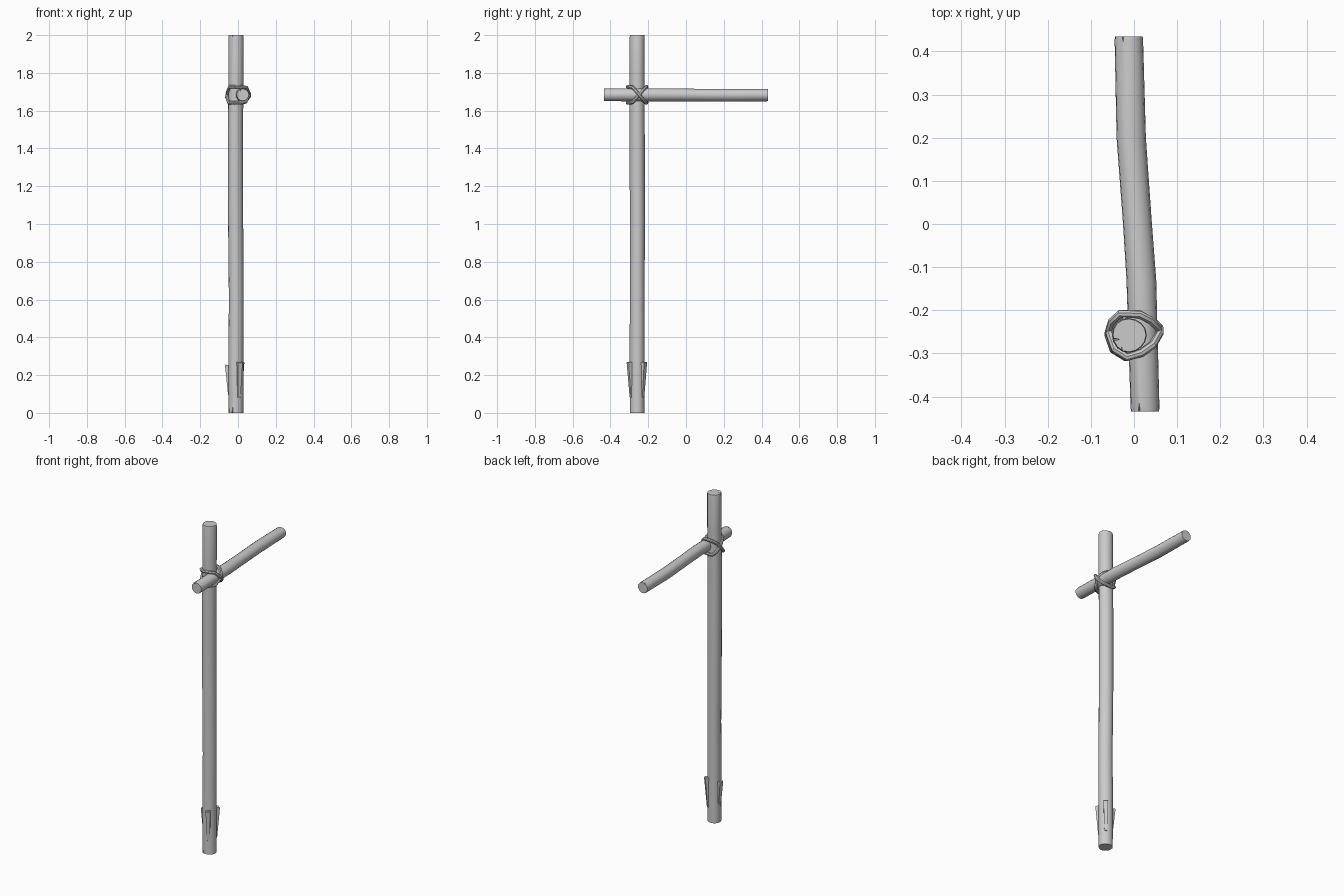
import bpy, bmesh, math
from mathutils import Vector, Matrix

if "Cube" in bpy.data.objects:
    bpy.data.objects.remove(bpy.data.objects["Cube"])


def make_object(name, bm):
    bmesh.ops.recalc_face_normals(bm, faces=bm.faces[:])
    me = bpy.data.meshes.new(name)
    bm.to_mesh(me)
    bm.free()
    ob = bpy.data.objects.new(name, me)
    bpy.context.collection.objects.link(ob)
    return ob


def activate(ob):
    bpy.ops.object.select_all(action='DESELECT')
    ob.select_set(True)
    bpy.context.view_layer.objects.active = ob


def smooth(ob):
    activate(ob)
    bpy.ops.object.shade_smooth_by_angle(angle=math.radians(40))


def log(name, path, radii, u, v, sides=16):
    """Round timber through the path points; u, v span the cross-section."""
    bm = bmesh.new()
    u, v = Vector(u), Vector(v)
    rings = []
    for p, r in zip(path, radii):
        ring = []
        for i in range(sides):
            a = math.tau * i / sides
            k = r * (1 + 0.02 * math.sin(3 * a + 1))
            ring.append(bm.verts.new(Vector(p) + k * (u * math.cos(a) + v * math.sin(a))))
        rings.append(ring)
    for a, b in zip(rings, rings[1:]):
        for i in range(sides):
            j = (i + 1) % sides
            bm.faces.new((a[i], a[j], b[j], b[i]))
    bm.faces.new(rings[0])
    bm.faces.new(rings[-1])
    return make_object(name, bm)


def cut_crack(ob, a, b, width, depth, inward):
    """Thin tapering split from a (wide end) to b (sharp end)."""
    a, b, n = Vector(a), Vector(b), Vector(inward).normalized()
    side = (b - a).cross(n).normalized() * width / 2
    bm = bmesh.new()
    base = [bm.verts.new(p) for p in (a - side - n * 0.02, a + side - n * 0.02, a + n * depth)]
    tip = bm.verts.new(b - n * 0.02)
    bm.faces.new(base)
    for i in range(3):
        bm.faces.new((base[i], base[(i + 1) % 3], tip))
    cutter = make_object("crack_cutter", bm)
    cutter.hide_render = True
    mod = ob.modifiers.new("crack", 'BOOLEAN')
    mod.operation = 'DIFFERENCE'
    mod.solver = 'EXACT'
    mod.object = cutter
    activate(ob)
    bpy.ops.object.modifier_apply(modifier=mod.name)
    bpy.data.objects.remove(cutter)


# Upright post
X, Y = -0.011, -0.258
post = log("post",
           [(X, Y, 0), (X - .001, Y, .25), (X + .001, Y, .6), (X - .002, Y + .001, 1.0),
            (X - .003, Y, 1.5), (X, Y, 1.8), (X, Y, 1.99), (X, Y, 2.0)],
           [.039, .040, .039, .040, .040, .040, .040, .038], (1, 0, 0), (0, 1, 0))
cut_crack(post, (-.03, -.293, -.01), (-.025, -.296, .09), .016, .015, (0, 1, 0))
cut_crack(post, (-.03, -.293, 2.01), (-.022, -.296, 1.96), .016, .015, (0, 1, 0))
cut_crack(post, (-.049, -.268, 2.01), (-.049, -.264, 1.9), .016, .02, (1, 0, 0))

# Crossbar with a gentle bend
ys = [-.435, -.427, -.13, 0, .2, .427, .435]
xs = [.025, .025, .0165, .0075, -.007, -.0125, -.0125]
zs = [1.684, 1.684, 1.684, 1.683, 1.682, 1.683, 1.683]
bar = log("crossbar", list(zip(xs, ys, zs)),
          [.032, .0335, .0345, .0335, .034, .033, .032], (1, 0, 0), (0, 0, 1))
cut_crack(bar, (.012, -.445, 1.713), (.012, -.38, 1.715), .018, .014, (0, 0, -1))
cut_crack(bar, (-.026, .445, 1.711), (-.024, .395, 1.714), .016, .014, (0, 0, -1))
smooth(post)
smooth(bar)

# Rope lashing: two loops tilted opposite ways, crossing at the sides
loop = [(-.058, -.256), (-.049, -.226), (-.030, -.208), (.015, -.210), (.040, -.223),
        (.057, -.240), (.058, -.252), (.042, -.280), (.015, -.299), (-.018, -.309), (-.046, -.291)]
for s, label in ((1, "a"), (-1, "b")):
    cu = bpy.data.curves.new("rope_" + label, 'CURVE')
    cu.dimensions = '3D'
    cu.bevel_depth = .0095
    cu.bevel_resolution = 2
    sp = cu.splines.new('POLY')
    sp.points.add(len(loop) - 1)
    for pt, (x, y) in zip(sp.points, loop):
        t = max(-1, min(1, (-.248 - y) / .036))
        pt.co = (x + .002 * s, y, 1.684 + s * .043 * t, 1)
    sp.use_cyclic_u = True
    ob = bpy.data.objects.new("rope_" + label, cu)
    bpy.context.collection.objects.link(ob)
    activate(ob)
    bpy.ops.object.convert(target='MESH')
    smooth(bpy.context.object)

# Three wedges around the foot, leaning outward at the top
for n, (deg, z0, z1) in enumerate(((-65, .08, .27), (170, .09, .255), (52, .08, .27))):
    bm = bmesh.new()
    prof = [(.034, z0), (.041, z0 + .005), (.056, z1 - .005), (.053, z1), (.036, z1 - .002)]
    sides = []
    for w in (-1, 1):
        sides.append([bm.verts.new((r, w * (.008 + .005 * (z - z0) / (z1 - z0)), z))
                      for r, z in prof])
    bm.faces.new(sides[0])
    bm.faces.new(sides[1])
    for i in range(len(prof)):
        j = (i + 1) % len(prof)
        bm.faces.new((sides[0][i], sides[0][j], sides[1][j], sides[1][i]))
    bm.transform(Matrix.Translation((X, Y, 0)) @ Matrix.Rotation(math.radians(deg), 4, 'Z'))
    make_object("foot_wedge_%d" % (n + 1), bm)
